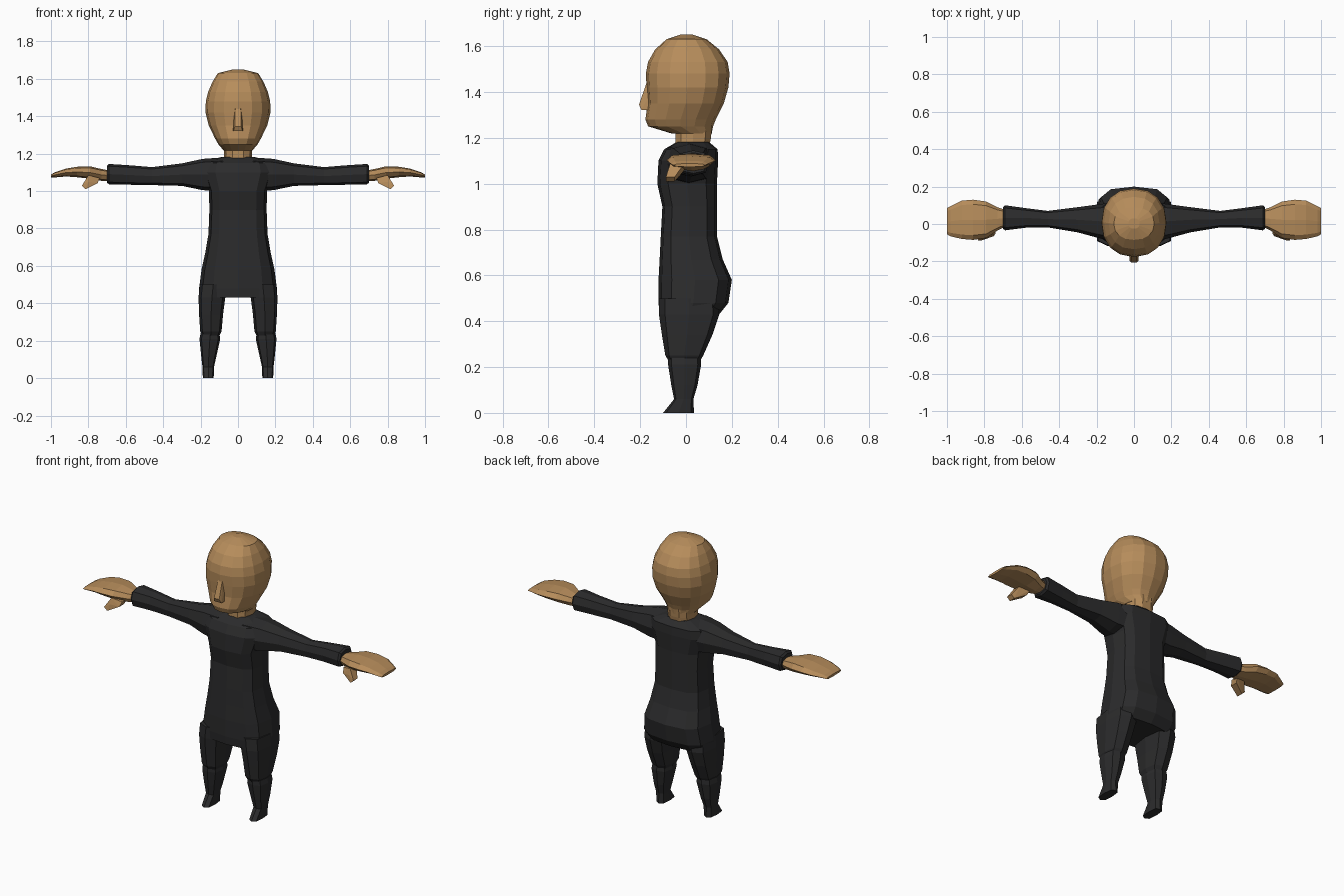
import bpy, bmesh, math
from mathutils import Vector


def material(name, rgb):
    m = bpy.data.materials.new(name)
    m.diffuse_color = (*rgb, 1)
    return m


SKIN = material("tan skin", (0.47, 0.265, 0.105))
SUIT = material("black cloth", (0.024, 0.024, 0.025))


def finish(name, bm, mat, mirror):
    bmesh.ops.recalc_face_normals(bm, faces=bm.faces)
    me = bpy.data.meshes.new(name)
    bm.to_mesh(me)
    bm.free()
    me.materials.append(mat)
    ob = bpy.data.objects.new(name, me)
    bpy.context.collection.objects.link(ob)
    if mirror:
        ob.modifiers.new("mirror", 'MIRROR').use_mirror_merge = False
    return ob


def loft(name, axis, rings, mat, n=8, power=0.7, mirror=False):
    """Rings are (position, a0, a1, b0, b1): a rounded box section.
    Along z, a is x and b is y. Along x, a is y and b is z."""
    bm = bmesh.new()
    loops = []
    for t, a0, a1, b0, b1 in rings:
        loop = []
        for i in range(n):
            ang = 2 * math.pi * i / n
            c, s = math.cos(ang), math.sin(ang)
            c = 0 if abs(c) < 1e-6 else math.copysign(abs(c) ** power, c)
            s = 0 if abs(s) < 1e-6 else math.copysign(abs(s) ** power, s)
            a = (a0 + a1) / 2 + c * (a1 - a0) / 2
            b = (b0 + b1) / 2 + s * (b1 - b0) / 2
            loop.append(bm.verts.new((a, b, t) if axis == 'z' else (t, a, b)))
        loops.append(loop)
    for lo, hi in zip(loops, loops[1:]):
        for i in range(n):
            j = (i + 1) % n
            bm.faces.new((lo[i], lo[j], hi[j], hi[i]))
    bm.faces.new(loops[0])
    bm.faces.new(loops[-1])
    return finish(name, bm, mat, mirror)


def hull(name, points, mat, mirror=False):
    bm = bmesh.new()
    for p in points:
        bm.verts.new(Vector(p))
    bmesh.ops.convex_hull(bm, input=bm.verts)
    return finish(name, bm, mat, mirror)


# Body suit from hips to collar
loft("torso", 'z', [
    (0.43, -0.20, 0.20, -0.115, 0.145),
    (0.48, -0.208, 0.208, -0.12, 0.185),
    (0.58, -0.195, 0.195, -0.12, 0.20),
    (0.67, -0.175, 0.175, -0.115, 0.16),
    (0.77, -0.158, 0.158, -0.11, 0.135),
    (0.90, -0.153, 0.153, -0.103, 0.135),
    (1.00, -0.155, 0.155, -0.125, 0.135),
    (1.10, -0.19, 0.19, -0.12, 0.14),
    (1.15, -0.18, 0.18, -0.095, 0.138),
    (1.182, -0.09, 0.09, -0.04, 0.10)], SUIT, n=12, power=0.65)

# Sleeves, with the rim turned in at the wrist
loft("sleeve", 'x', [
    (0.08, -0.10, 0.12, 1.00, 1.18),
    (0.19, -0.075, 0.105, 1.005, 1.172),
    (0.30, -0.045, 0.09, 1.028, 1.148),
    (0.46, -0.018, 0.07, 1.032, 1.128),
    (0.58, -0.02, 0.085, 1.034, 1.138),
    (0.69, -0.034, 0.10, 1.036, 1.145),
    (0.70, -0.025, 0.09, 1.045, 1.135)], SUIT, power=0.7, mirror=True)

# Upper trouser legs
loft("trouser_leg", 'z', [
    (0.225, 0.10, 0.19, -0.075, 0.06),
    (0.25, 0.088, 0.202, -0.09, 0.075),
    (0.34, 0.08, 0.208, -0.105, 0.115),
    (0.43, 0.068, 0.211, -0.118, 0.145),
    (0.50, 0.06, 0.205, -0.117, 0.14)], SUIT, power=0.65, mirror=True)

# Shins flaring into small pointed feet
loft("shin", 'z', [
    (0.0, 0.13, 0.188, -0.10, 0.035),
    (0.06, 0.128, 0.19, -0.052, 0.032),
    (0.12, 0.115, 0.197, -0.064, 0.05),
    (0.21, 0.095, 0.206, -0.078, 0.066),
    (0.24, 0.10, 0.20, -0.078, 0.064)], SUIT, power=0.65, mirror=True)

# Mitten hands
loft("hand", 'x', [
    (0.685, -0.012, 0.075, 1.055, 1.11),
    (0.73, -0.035, 0.09, 1.055, 1.118),
    (0.79, -0.075, 0.12, 1.066, 1.132),
    (0.86, -0.085, 0.13, 1.074, 1.13),
    (0.92, -0.08, 0.125, 1.078, 1.12),
    (0.98, -0.066, 0.095, 1.073, 1.10),
    (1.0, -0.055, 0.085, 1.073, 1.088)], SKIN, power=0.75, mirror=True)

# Thumbs hanging below the front edge of the palms
hull("thumb", [(x, y, z) for x, z, ys in (
    (0.74, 1.07, (-0.05, 0.0)), (0.80, 1.085, (-0.07, -0.01)),
    (0.75, 1.042, (-0.065, -0.02)), (0.80, 1.05, (-0.08, -0.03)),
    (0.815, 1.01, (-0.088, -0.05)), (0.835, 1.028, (-0.088, -0.05)))
    for y in ys], SKIN, mirror=True)

# Neck and faceted head
loft("neck", 'z', [
    (1.14, -0.075, 0.075, -0.05, 0.10),
    (1.20, -0.075, 0.075, -0.05, 0.112),
    (1.28, -0.08, 0.08, -0.05, 0.12)], SKIN, n=10, power=0.8)
loft("head", 'z', [
    (1.218, -0.078, 0.078, -0.06, 0.112),
    (1.25, -0.105, 0.105, -0.165, 0.118),
    (1.28, -0.122, 0.122, -0.177, 0.13),
    (1.35, -0.156, 0.156, -0.167, 0.165),
    (1.42, -0.174, 0.174, -0.172, 0.185),
    (1.48, -0.172, 0.172, -0.175, 0.19),
    (1.53, -0.16, 0.16, -0.166, 0.182),
    (1.585, -0.136, 0.136, -0.135, 0.145),
    (1.63, -0.108, 0.108, -0.085, 0.09),
    (1.65, -0.03, 0.03, -0.025, 0.03)], SKIN, n=16, power=0.88)

# Wedge nose
hull("nose", [(s * w, y, z) for s in (-1, 1) for w, y, z in (
    (0.014, -0.165, 1.46), (0.024, -0.15, 1.40), (0.027, -0.15, 1.32),
    (0.024, -0.195, 1.322), (0.017, -0.205, 1.345))], SKIN)
